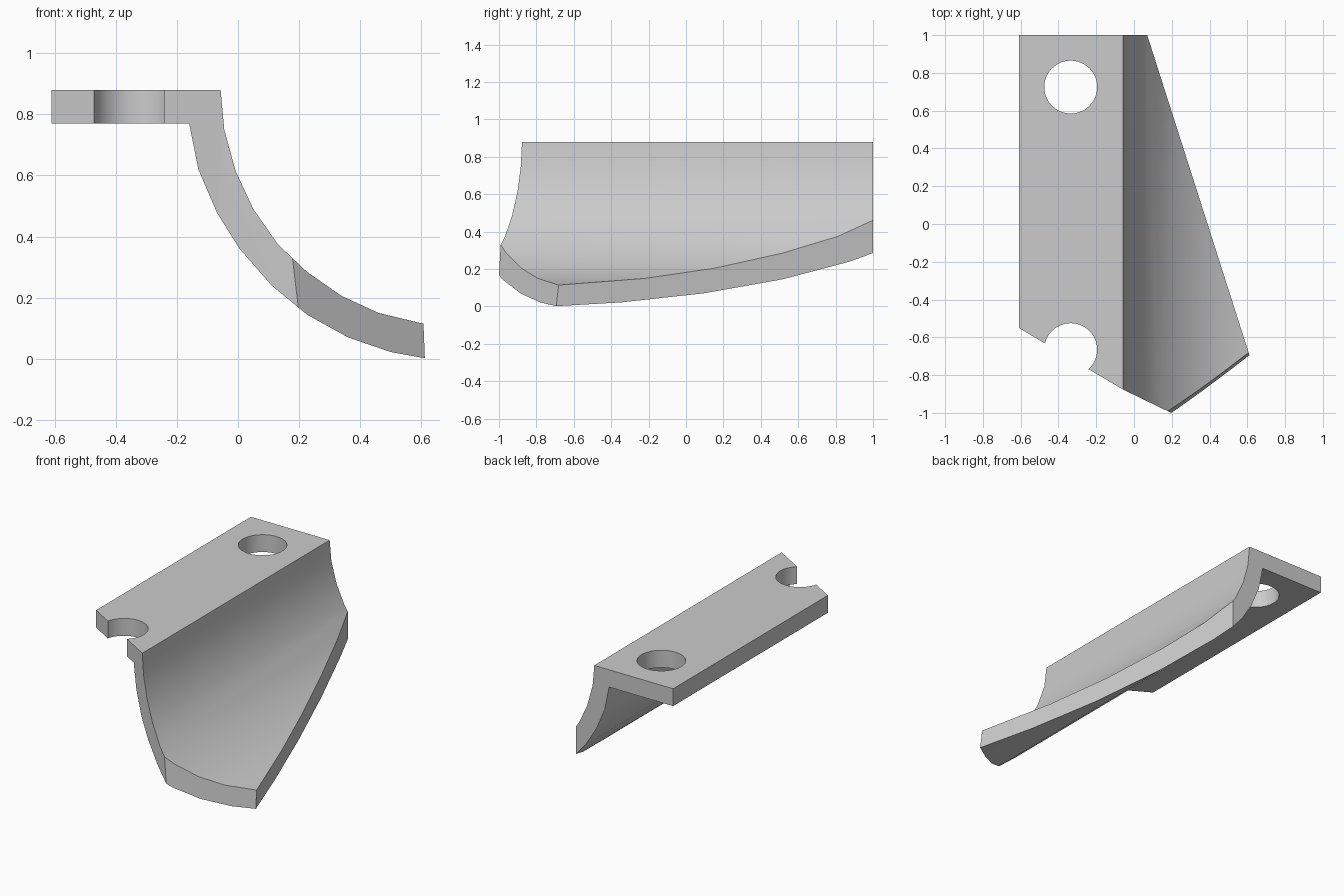
import bpy, bmesh
from mathutils import Vector

if "Cube" in bpy.data.objects:
    bpy.data.objects.remove(bpy.data.objects["Cube"])

grey = bpy.data.materials.new("light grey")
grey.diffuse_color = (0.6, 0.6, 0.6, 1)
grey.use_nodes = True
grey.node_tree.nodes["Principled BSDF"].inputs["Base Color"].default_value = grey.diffuse_color

# Cross-section in x, z: flat mounting flange running into a curved blade
upper = [(-0.61, 0.88), (-0.057, 0.88), (-0.045, 0.75), (-0.008, 0.615),
         (0.05, 0.49), (0.13, 0.375), (0.225, 0.285), (0.34, 0.205),
         (0.46, 0.15), (0.605, 0.115), (0.75, 0.08)]
lower = [(-0.61, 0.77), (-0.16, 0.77), (-0.13, 0.62), (-0.07, 0.48),
         (0.005, 0.36), (0.11, 0.24), (0.225, 0.145), (0.36, 0.07),
         (0.50, 0.022), (0.61, 0.002), (0.75, -0.02)]

bm = bmesh.new()
section = bm.faces.new([bm.verts.new((x, 1, z)) for x, z in upper + lower[::-1]])
grown = bmesh.ops.extrude_face_region(bm, geom=[section])
bmesh.ops.translate(bm, vec=(0, -2.3, 0),
                    verts=[v for v in grown["geom"] if isinstance(v, bmesh.types.BMVert)])
bmesh.ops.recalc_face_normals(bm, faces=bm.faces)


def trim(a, b, c):
    """Cut along the plane through three points and keep the middle of the part."""
    a, b, c = Vector(a), Vector(b), Vector(c)
    n = (b - a).cross(c - a).normalized()
    if n.dot(Vector((0, 0, 0.5)) - a) > 0:
        n = -n
    bmesh.ops.bisect_plane(bm, geom=bm.verts[:] + bm.edges[:] + bm.faces[:],
                           plane_co=a, plane_no=n, clear_outer=True, dist=1e-5)
    rim = [e for e in bm.edges if e.is_boundary]
    bmesh.ops.holes_fill(bm, edges=rim, sides=0)


# Slanted flange end, blade heel, long tapering edge, and leaning front edge
trim((-0.61, -0.55, 0), (-0.057, -0.877, 0), (-0.61, -0.55, 1))
trim((-0.057, -0.877, 0), (0.197, -1.0, 0), (-0.057, -0.877, 1))
trim((0.07, 1, 0), (0.61, -0.69, 0), (0.07, 1, 1))
trim((0.605, -0.682, 0.115), (0.61, -0.695, 0.003), (0.197, -1.0, 0.17))
bmesh.ops.recalc_face_normals(bm, faces=bm.faces)

mesh = bpy.data.meshes.new("curved_blade_bracket")
bm.to_mesh(mesh)
bm.free()
mesh.materials.append(grey)
bracket = bpy.data.objects.new("curved_blade_bracket", mesh)
bpy.context.collection.objects.link(bracket)

# Bolt hole at the back and open notch at the front
for name, y in (("bolt_hole_cutter", 0.725), ("notch_cutter", -0.665)):
    bpy.ops.mesh.primitive_cylinder_add(vertices=48, radius=0.14, depth=0.5,
                                        location=(-0.335, y, 0.83))
    cutter = bpy.context.object
    cutter.name = name
    cutter.data.materials.append(grey)
    cutter.hide_render = True
    cut = bracket.modifiers.new(name, "BOOLEAN")
    cut.operation = "DIFFERENCE"
    cut.solver = "EXACT"
    cut.object = cutter
    bpy.ops.object.select_all(action="DESELECT")
    bpy.context.view_layer.objects.active = bracket
    bracket.select_set(True)
    bpy.ops.object.modifier_apply(modifier=cut.name)
    bpy.data.objects.remove(cutter)

bpy.ops.object.shade_smooth_by_angle(angle=0.5)
